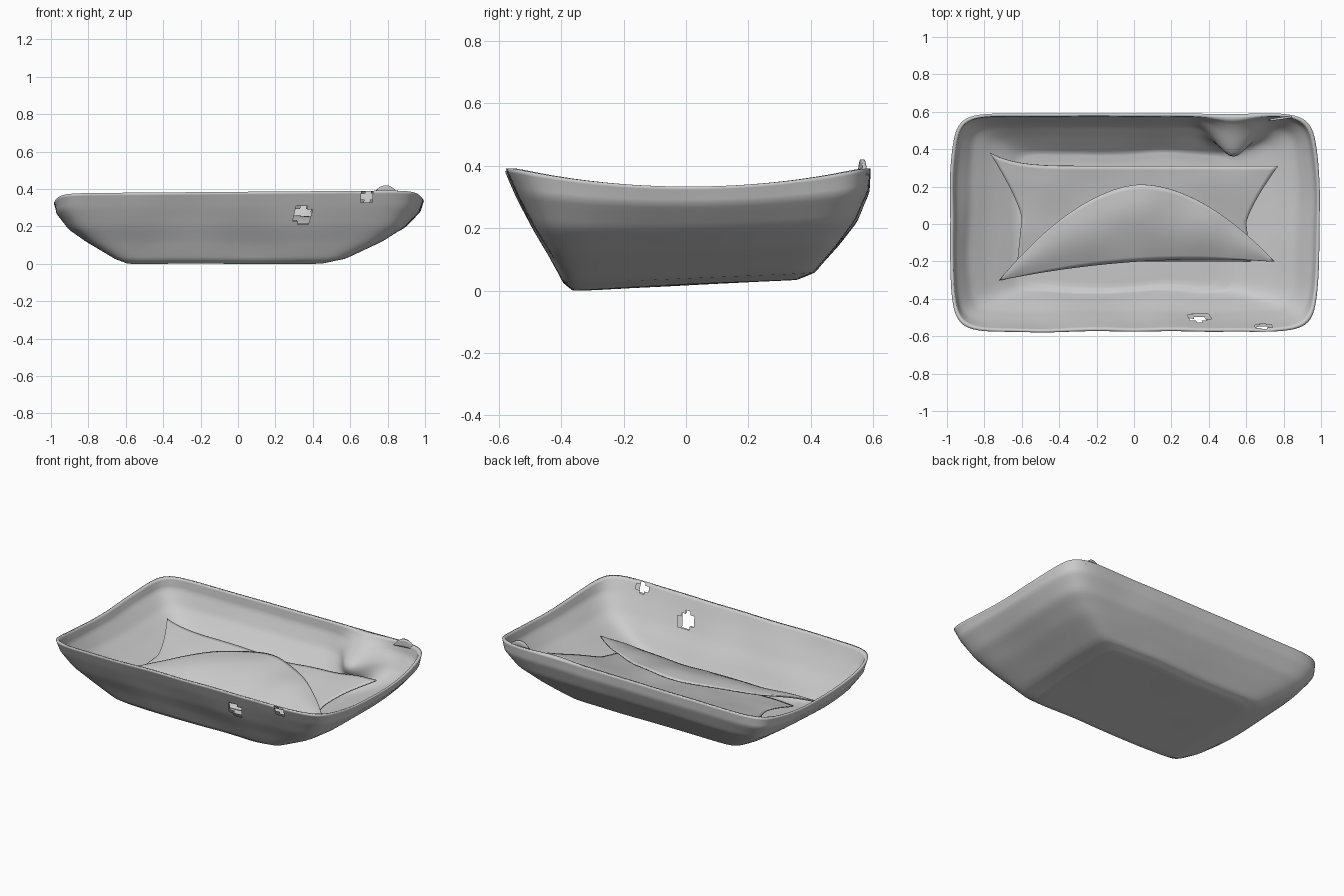
import bpy, bmesh, math
from mathutils import Vector, noise

if "Cube" in bpy.data.objects:
    bpy.data.objects.remove(bpy.data.objects["Cube"])

N = 240  # points around the tray

# Profile rows: x left, x right, y front, y back, z
ROWS = [(-.60, .46, -.36, .36, .018), (-.66, .58, -.39, .41, .04), (-.80, .77, -.44, .485, .13),
        (-.90, .89, -.49, .545, .21), (-.97, .97, -.54, .585, .31), (-.985, .99, -.575, .59, .385)]


def wobble(x, y, z, f, amp):
    return noise.noise(Vector((x * f, y * f, z * f + 3.7))) * amp


def row_at(t):
    k = min(int(t * (len(ROWS) - 1)), len(ROWS) - 2)
    f = t * (len(ROWS) - 1) - k
    return [a + (b - a) * f for a, b in zip(ROWS[k], ROWS[k + 1])]


def perimeter(i):
    # Rounded unit square
    s = 4 * i / N
    side, f = int(s), 2 * (s % 1) - 1
    a, b = [(f, -1), (1, f), (-f, 1), (-1, -f)][side]
    r = (abs(a) ** 14 + abs(b) ** 14) ** (-1 / 14)
    return a * r, b * r


def ring(t, scale, inner):
    xl, xr, yf, yb, z0 = row_at(t)
    if inner:
        d = .03 * (1 - .5 * t)
        xl, xr, yf, yb = xl - -d, xr - d, yf + d, yb - d
        z0 += .035 * (1 - t) ** 2
    pts = []
    for i in range(N):
        u, v = perimeter(i)
        x = (xl + xr) / 2 + u * scale * (xr - xl) / 2 * (1 - .05 * t * v ** 4)
        y = (yf + yb) / 2 + v * scale * (yb - yf) / 2
        # End rims dip in the middle, the floor tilts up to the back
        z = z0 - .06 * t * t * (1 - v * v) * abs(u) ** 8
        z += .02 * (1 - t) * (y / .4) + .008 * t * x
        amp = .025 if inner else .018
        w = wobble(x, y, z, 3.2, amp) * (1 - .6 * t)
        x += w * u
        y += w * v * (1 if v < 0 else .7)
        z += w * .25 * (1 - t)
        if inner and v > 0:
            # Crease pushing the back wall inward
            g = math.exp(-((x - .53) / .12) ** 2 - ((z - .25) / .09) ** 2)
            y -= .17 * g * v ** 6
        if not inner:
            z = max(z, 0)
        pts.append((x, y, z))
    return pts


def make_object(name, bm, merge=0):
    if merge:
        bmesh.ops.remove_doubles(bm, verts=bm.verts, dist=merge)
    bmesh.ops.recalc_face_normals(bm, faces=bm.faces)
    me = bpy.data.meshes.new(name)
    bm.to_mesh(me)
    bm.free()
    ob = bpy.data.objects.new(name, me)
    bpy.context.collection.objects.link(ob)
    for p in me.polygons:
        p.use_smooth = True
    return ob


# Tray: outer floor and wall up, over the rim, inner wall and floor down
wall = [j / 26 for j in range(27)]
floor = [.03, .2, .4, .6, .8, .92]
rings = [ring(0, s, False) for s in floor] + [ring(t, 1, False) for t in wall]
rings += [ring(t, 1, True) for t in reversed(wall)] + [ring(0, s, True) for s in reversed(floor)]
bm = bmesh.new()
vs = [[bm.verts.new(p) for p in r] for r in rings]
for a, b in zip(vs, vs[1:]):
    for i in range(N):
        j = (i + 1) % N
        bm.faces.new((a[i], a[j], b[j], b[i]))
bm.faces.new(vs[0])
bm.faces.new(vs[-1])
bmesh.ops.recalc_face_normals(bm, faces=bm.faces)

# Worn holes through the front wall
holes = [(.35, .26, .05, .05), (.69, .36, .035, .03)]
dead = []
for f in bm.faces:
    c = f.calc_center_median()
    if c.y < -.38 and any(((c.x - hx) / rx) ** 2 + ((c.z - hz) / rz) ** 2 < 1 for hx, hz, rx, rz in holes):
        dead.append(f)
bmesh.ops.delete(bm, geom=dead, context='FACES')
make_object("tray", bm)


def sheet(name, fn, nu, nv, thick):
    bm = bmesh.new()
    g = [[bm.verts.new(fn(2 * i / nu - 1, j / nv)) for j in range(nv + 1)] for i in range(nu + 1)]
    for i in range(nu):
        for j in range(nv):
            bm.faces.new((g[i][j], g[i + 1][j], g[i + 1][j + 1], g[i][j + 1]))
    ob = make_object(name, bm, .0005)
    m = ob.modifiers.new("thickness", 'SOLIDIFY')
    m.thickness = thick
    m.offset = 0
    return ob


# Leaf-shaped upper fold: straight front edge, arched raised back edge
def fold_point(s, t):
    x = .015 + .735 * s
    end = -.25 + .05 * s
    yf = end + .05 * (1 - s ** 2)
    ya = end + .46 * (1 - abs(s) ** 1.8)
    y = yf + (ya - yf) * t
    z = .14 + .035 * s + (1 - s * s) * (.12 * t + .03 * math.sin(math.pi * t))
    return x, y, z + wobble(x, y, 0, 4, .012)


sheet("upper_fold", fold_point, 60, 16, .008)


# Lower sheet with pointed back corners and drawn-in sides
def lower_point(s, t):
    yb = .31 + (.07 if s < 0 else 0) * abs(s) ** 6
    y = -.2 + (yb + .2) * t
    half = .60 + .17 * max(0, (t - .4) / .6) ** 1.3 + .06 * max(0, .4 - t)
    x = half * s
    z = .09 + .11 * t + .04 * max(s, 0) * t * s
    return x, y, z + wobble(x, y, 1, 4, .015)


sheet("lower_sheet", lower_point, 60, 24, .008)


# Raised rim scrap at the back right corner
def scrap_point(s, t):
    x = .79 + .07 * s
    return x, .565 + .01 * s, .37 + t * .05 * (1 - s * s)


sheet("rim_scrap", scrap_point, 10, 4, .012)
